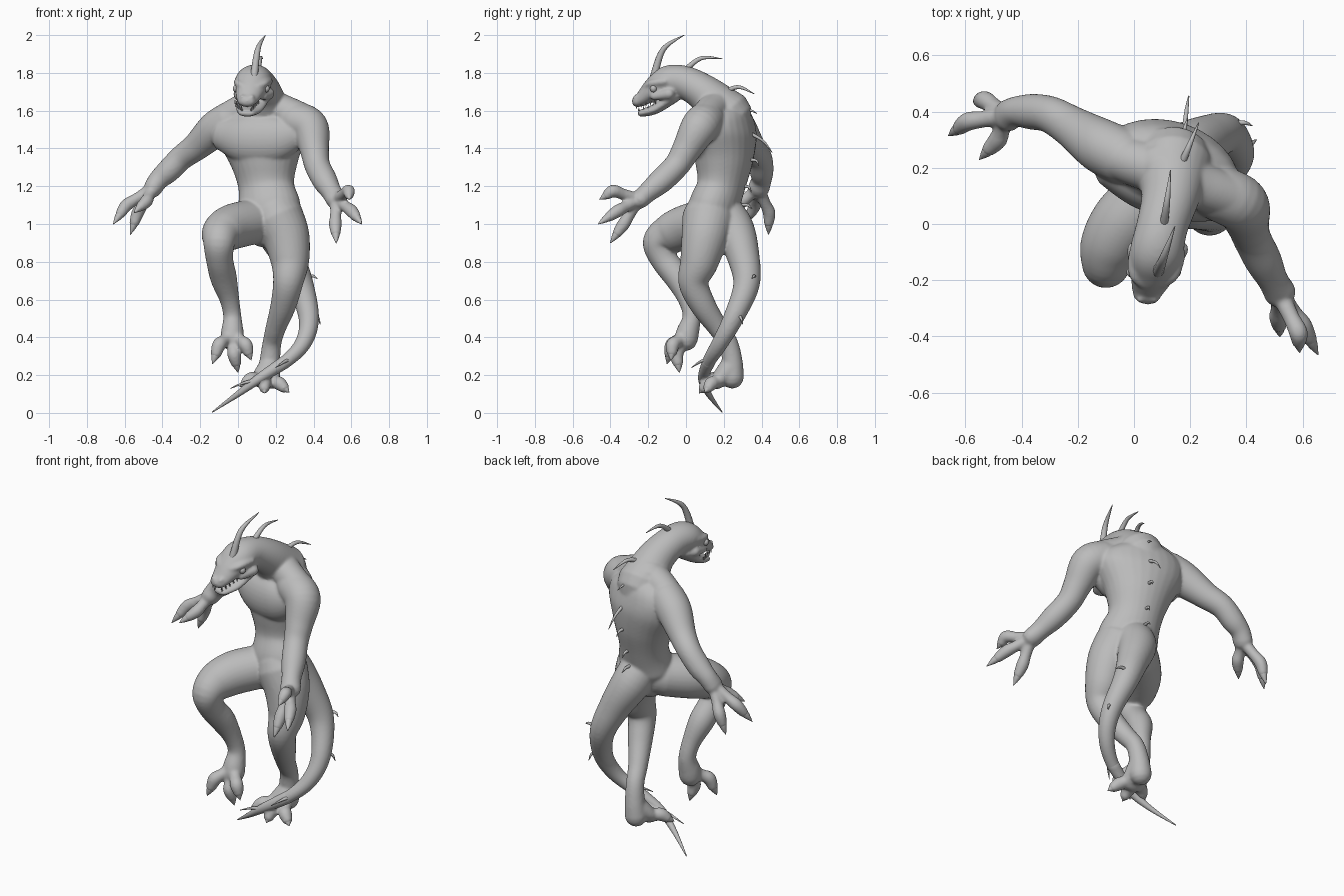
import bpy
import bmesh
import math
from mathutils import Vector

default_cube = bpy.data.objects.get("Cube")
if default_cube:
    bpy.data.objects.remove(default_cube, do_unlink=True)

# One flat grey for the whole figure
grey = bpy.data.materials.new("plain grey")
grey.use_nodes = True
grey.diffuse_color = (0.5, 0.5, 0.5, 1)
grey.node_tree.nodes["Principled BSDF"].inputs["Base Color"].default_value = grey.diffuse_color


def catmull(before, start, end, after, t):
    """Smooth interpolation between two path points (position and radii together)."""
    return [0.5 * (2 * q + (r - p) * t + (2 * p - 5 * q + 4 * r - s) * t * t
                   + (3 * q - p - 3 * r + s) * t ** 3)
            for p, q, r, s in zip(before, start, end, after)]


def tube(mesh, path, side=(1, 0, 0), steps=6, sides=28):
    """Closed round-ended tube; path points are x, y, z, half width[, half depth]."""
    path = [tuple(point) + (point[-1],) * (5 - len(point)) for point in path]
    padded = [path[0]] + path + [path[-1]]
    samples = [catmull(*padded[i:i + 4], k / steps)
               for i in range(len(path) - 1) for k in range(steps)]
    samples.append(path[-1])
    centres = [Vector(sample[:3]) for sample in samples]
    stations = []
    last = len(samples) - 1
    for i, sample in enumerate(samples):
        tangent = (centres[min(i + 1, last)] - centres[max(i - 1, 0)]).normalized()
        wide, deep = max(sample[3], 0.001), max(sample[4], 0.001)
        reach = min(wide, deep)
        caps = [0]
        if i == 0:
            caps = [-80, -55, -28, 0]
        elif i == last:
            caps = [0, 28, 55, 80]
        for angle in map(math.radians, caps):
            stations.append((centres[i] + tangent * reach * math.sin(angle), tangent,
                             wide * math.cos(angle), deep * math.cos(angle)))
    rings = []
    for centre, tangent, wide, deep in stations:
        across = Vector(side) - tangent * tangent.dot(Vector(side))
        across.normalize()
        up = tangent.cross(across)
        ring = []
        for k in range(sides):
            turn = math.tau * k / sides
            ring.append(mesh.verts.new(centre + across * wide * math.cos(turn)
                                       + up * deep * math.sin(turn)))
        rings.append(ring)
    for lower, upper in zip(rings, rings[1:]):
        for k in range(sides):
            n = (k + 1) % sides
            mesh.faces.new((lower[k], lower[n], upper[n], upper[k]))
    mesh.faces.new(rings[0][::-1])
    mesh.faces.new(rings[-1])


def spike(mesh, base, tip, radius, lift=(0, 0, 0)):
    """Curved tapering horn, claw or tooth."""
    base, tip = Vector(base), Vector(tip)
    middle = (base + tip) / 2 + Vector(lift)
    tube(mesh, [(*base, radius), (*middle, radius * 0.7), (*tip, 0.002)],
         side=(1, 0.3, 0.2), sides=10)


def ball(mesh, centre, radius):
    ends = [(*(Vector(centre) + Vector((0, 0, d))), radius) for d in (-0.002, 0.002)]
    tube(mesh, ends, steps=1)


def finish(name, mesh, voxel=None):
    bmesh.ops.recalc_face_normals(mesh, faces=mesh.faces)
    data = bpy.data.meshes.new(name)
    mesh.to_mesh(data)
    mesh.free()
    data.materials.append(grey)
    data.shade_smooth()
    thing = bpy.data.objects.new(name, data)
    bpy.context.collection.objects.link(thing)
    if voxel:
        fuse = thing.modifiers.new("fuse", 'REMESH')
        fuse.mode = 'VOXEL'
        fuse.voxel_size = voxel
        fuse.use_smooth_shade = True
        soften = thing.modifiers.new("soften", 'SMOOTH')
        soften.factor = 0.5
        soften.iterations = 12


body, claws = bmesh.new(), bmesh.new()


def digit(base, knuckle, tip, radius):
    """Knuckled finger or toe with a claw at its end."""
    base, knuckle, tip = Vector(base), Vector(knuckle), Vector(tip)
    pad = knuckle.lerp(tip, 0.45)
    tube(body, [(*base, radius), (*base.lerp(knuckle, 0.6), radius * 0.88),
                (*knuckle, radius), (*pad, radius * 0.8)], side=(1, 0.3, 0.2))
    spike(claws, knuckle.lerp(pad, 0.75), tip, radius * 0.74)


# Torso, twisted towards the figure's right
chest_axis = (0.95, -0.31, 0)
tube(body, [(.17, .13, .98, .14, .11), (.165, .145, 1.08, .17, .13), (.15, .185, 1.2, .15, .125),
            (.14, .2, 1.33, .185, .15), (.13, .2, 1.46, .245, .165), (.13, .2, 1.55, .24, .145),
            (.13, .19, 1.62, .14, .11)], chest_axis)
# Broad chest and sloping shoulders
tube(body, [(-.07, .19, 1.47, .09, .07), (.04, .14, 1.45, .13, .09), (.18, .1, 1.45, .13, .09),
            (.3, .08, 1.48, .09, .07)], (0, 0, 1))
tube(body, [(-.11, .25, 1.53, .07), (.0, .22, 1.59, .085), (.13, .18, 1.63, .09),
            (.25, .13, 1.595, .085), (.36, .09, 1.55, .08)], (0, 1, 0))

# Neck, skull and upper jaw
tube(body, [(.14, .21, 1.58, .14), (.13, .1, 1.69, .105, .1), (.1, -.01, 1.75, .092, .088),
            (.08, -.1, 1.755, .095, .082), (.067, -.17, 1.715, .082, .062),
            (.05, -.23, 1.665, .06, .04), (.045, -.255, 1.65, .05, .032)])
# Lower jaw
tube(body, [(.09, -.06, 1.68, .085, .035), (.06, -.16, 1.61, .072, .027),
            (.045, -.235, 1.587, .048, .02)])
eyes, teeth = bmesh.new(), bmesh.new()
for way in (-1, 1):
    # Brow, cheek and nostril bumps
    tube(body, [(.067 + way * .035, -.215, 1.725, .016), (.072 + way * .072, -.18, 1.745, .019),
                (.082 + way * .083, -.11, 1.755, .02)])
    tube(body, [(.068 + way * .068, -.17, 1.675, .02), (.085 + way * .08, -.09, 1.69, .03)])
    ball(body, (.048 + way * .025, -.267, 1.67), .014)
    ball(eyes, (.07 + way * .079, -.172, 1.717), .018)
    # Small teeth along both jaws
    for k in range(5):
        along = k / 4
        root = Vector((.046 + way * (.028 + .034 * along), -.262 + .1 * along, 1.63 + .022 * along))
        spike(teeth, root, root - Vector((0, 0, .016)), .004)
        root += Vector((-way * .004, .012, -.028))
        spike(teeth, root, root + Vector((0, 0, .014)), .004)

# Left arm reaching forward
tube(body, [(.3, .11, 1.55, .1), (.38, .07, 1.51, .1), (.405, .0, 1.39, .077),
            (.42, -.05, 1.31, .068), (.46, -.13, 1.23, .066), (.495, -.2, 1.17, .054),
            (.52, -.245, 1.13, .058, .05)], (1, 0.3, 0))
for knuckle, tip in (((.515, -.33, 1.0), (.52, -.4, .9)), ((.6, -.36, 1.07), (.655, -.465, 1.0)),
                     ((.585, -.385, 1.175), (.59, -.457, 1.13))):
    digit((.52, -.25, 1.13), knuckle, tip, .034)

# Right arm swung back
tube(body, [(-.04, .24, 1.55, .1), (-.12, .28, 1.5, .097), (-.22, .345, 1.41, .075),
            (-.3, .39, 1.35, .066), (-.37, .4, 1.28, .063), (-.42, .4, 1.235, .054),
            (-.45, .385, 1.19, .058, .05)], (0, 1, 0))
for knuckle, tip in (((-.53, .44, 1.06), (-.57, .437, .945)), ((-.59, .365, 1.1), (-.66, .315, 1.0)),
                     ((-.485, .3, 1.12), (-.55, .23, 1.06))):
    digit((-.45, .385, 1.19), knuckle, tip, .034)

# Right leg, raised with a bent knee
tube(body, [(.07, .11, 1.01, .12), (-.03, .01, .985, .12), (-.085, -.08, .95, .108),
            (-.1, -.145, .9, .085), (-.097, -.115, .81, .072), (-.075, -.04, .71, .07),
            (-.045, .01, .6, .052), (-.03, .03, .51, .048), (-.03, .01, .43, .06),
            (-.03, .0, .39, .062)])
for knuckle, tip in (((-.1, -.075, .36), (-.135, -.1, .26)), ((-.02, -.05, .31), (0, -.035, .215)),
                     ((.04, -.07, .36), (.07, -.08, .28))):
    digit((-.03, .0, .42), knuckle, tip, .037)

# Left leg, stretched down
tube(body, [(.21, .12, 1.03, .14), (.255, .1, .93, .125), (.275, .07, .8, .102),
            (.265, .04, .69, .08), (.24, .09, .57, .068), (.2, .17, .45, .054),
            (.18, .225, .37, .05), (.168, .245, .27, .055), (.16, .245, .19, .062)])
# Left foot: flared instep and spread toes
tube(body, [(.165, .235, .24, .06), (.15, .19, .19, .075, .05), (.145, .165, .165, .075, .04)])
for knuckle, tip in (((.07, .14, .18), (.01, .1, .14)), ((.14, .115, .155), (.14, .07, .105)),
                     ((.22, .135, .155), (.27, .1, .11))):
    digit((.155, .21, .19), knuckle, tip, .037)

# Tail, sweeping down and under
tail_path = [(.16, .17, 1.08, .11), (.19, .25, .98, .108), (.26, .3, .84, .088),
             (.33, .32, .68, .07), (.375, .25, .5, .054), (.345, .18, .37, .044),
             (.25, .12, .27, .035), (.11, .09, .18, .026), (.0, .12, .1, .016),
             (-.135, .19, .005, .003)]
tube(body, tail_path[:-2])
tail_tip = bmesh.new()
tube(tail_tip, tail_path[-4:])

# Crest horn on the brow and spines down the back
horns = bmesh.new()
spike(horns, (.085, -.17, 1.78), (.145, -.01, 2.0), .021, (-.01, -.03, .035))
spike(horns, (.105, -.01, 1.81), (.13, .19, 1.875), .016, (0, -.01, .035))
spike(horns, (.16, .19, 1.69), (.23, .36, 1.69), .015, (0, 0, .035))
for root, tip in (((.17, .28, 1.6), (.19, .375, 1.585)), ((.18, .34, 1.48), (.195, .455, 1.38)),
                  ((.18, .34, 1.34), (.19, .385, 1.31)), ((.17, .3, 1.2), (.18, .345, 1.17)),
                  ((.17, .28, 1.1), (.18, .35, 1.08))):
    spike(horns, root, tip, .01, (0, .01, .01))

# Small barbs along the tail
barbs = bmesh.new()
for root, tip in (((.35, .36, .72), (.42, .35, .71)), ((.39, .27, .52), (.435, .3, .47)),
                  ((.27, .11, .28), (.2, .03, .24)), ((.09, .08, .17), (-.04, .08, .13))):
    spike(barbs, root, tip, .011, (.01, .005, .01))

finish("body", body, voxel=0.007)
for name, mesh in (("claws", claws), ("eyes", eyes), ("teeth", teeth), ("tail_tip", tail_tip),
                   ("horn_and_back_spines", horns), ("tail_barbs", barbs)):
    finish(name, mesh)
